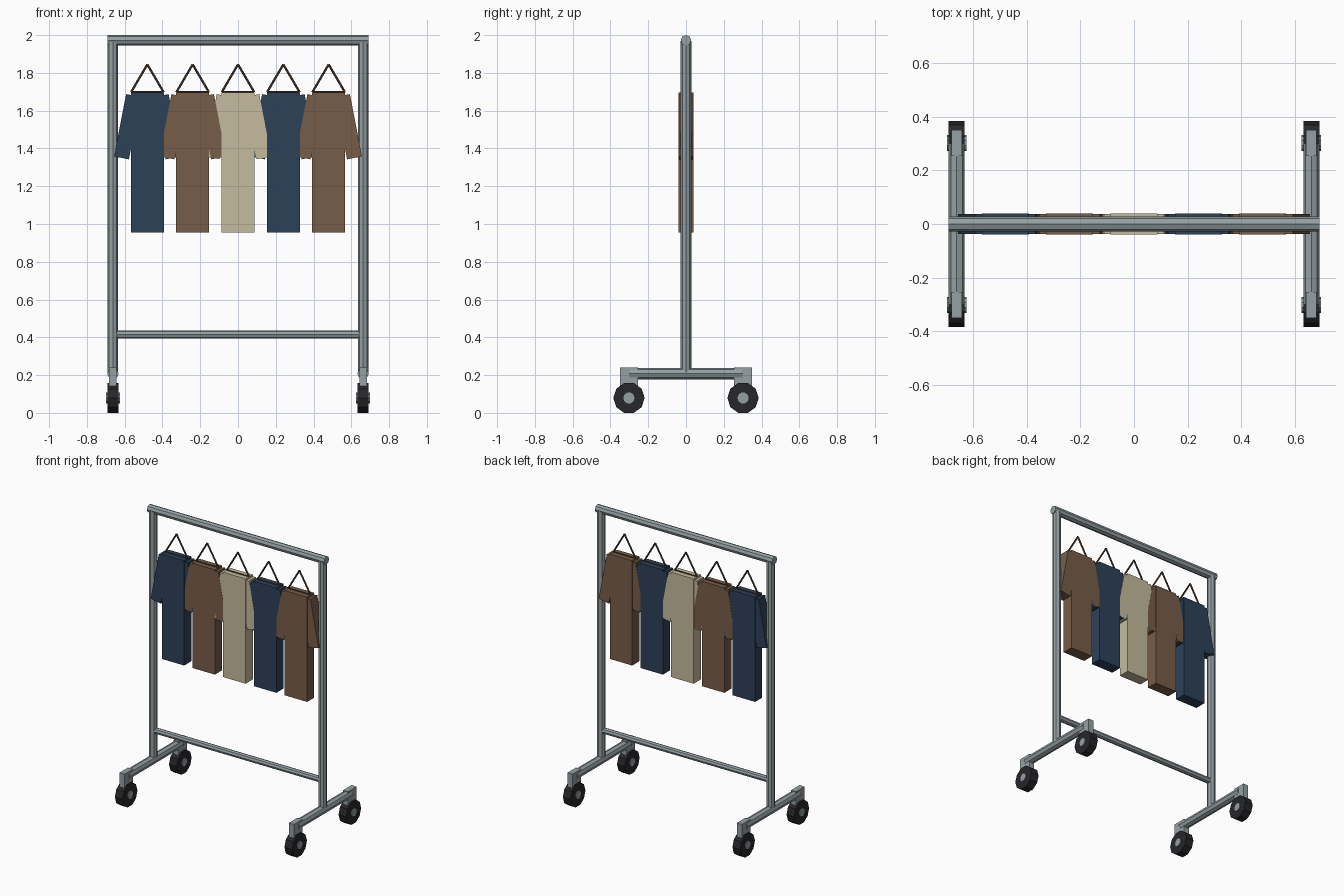
import bpy
import bmesh
import math
from mathutils import Matrix, Vector

cube = bpy.data.objects.get("Cube")
if cube:
    bpy.data.objects.remove(cube, do_unlink=True)


def material(name, rgb):
    mat = bpy.data.materials.new(name)
    mat.use_nodes = True
    mat.diffuse_color = (*rgb, 1)
    mat.node_tree.nodes["Principled BSDF"].inputs["Base Color"].default_value = (*rgb, 1)
    return mat


STEEL = material("steel grey", (0.30, 0.35, 0.37))
RUBBER = material("black rubber", (0.02, 0.02, 0.024))
WOOD = material("dark wood", (0.09, 0.05, 0.03))
NAVY = material("navy cloth", (0.027, 0.053, 0.098))
BROWN = material("brown cloth", (0.185, 0.108, 0.065))
CREAM = material("cream cloth", (0.56, 0.50, 0.34))


def finish(name, bm, mat):
    mesh = bpy.data.meshes.new(name)
    bm.to_mesh(mesh)
    bm.free()
    mesh.materials.append(mat)
    obj = bpy.data.objects.new(name, mesh)
    bpy.context.collection.objects.link(obj)
    return obj


def rod(name, start, end, radius, mat, sides=8, spin=0):
    """Flat-sided cylinder between two points."""
    start, end = Vector(start), Vector(end)
    axis = end - start
    matrix = (Matrix.Translation((start + end) / 2)
              @ axis.to_track_quat("Z", "Y").to_matrix().to_4x4()
              @ Matrix.Rotation(spin, 4, "Z"))
    bm = bmesh.new()
    bmesh.ops.create_cone(bm, cap_ends=True, segments=sides, radius1=radius,
                          radius2=radius, depth=axis.length, matrix=matrix)
    return finish(name, bm, mat)


def box(name, centre, size, mat, tilt=0):
    """Box, optionally tilted about the y axis."""
    matrix = (Matrix.Translation(centre) @ Matrix.Rotation(tilt, 4, "Y")
              @ Matrix.Diagonal((*size, 1)))
    bm = bmesh.new()
    bmesh.ops.create_cube(bm, size=1, matrix=matrix)
    return finish(name, bm, mat)


# Frame rails
POST_X = 0.662
rod("top_rail", (-0.692, 0, 1.972), (0.692, 0, 1.972), 0.028, STEEL)
rod("lower_rail", (-POST_X, 0, 0.415), (POST_X, 0, 0.415), 0.021, STEEL)

# Posts, feet and casters
for side, sx in (("right", -1), ("left", 1)):
    x = sx * POST_X
    rod(f"{side}_post", (x, 0, 0.2), (x, 0, 1.97), 0.028, STEEL)
    rod(f"{side}_foot", (x, -0.3, 0.208), (x, 0.3, 0.208), 0.03, STEEL)
    for end, sy in (("front", -1), ("back", 1)):
        y = sy * 0.302
        box(f"{end}_{side}_bracket", (x, y, 0.18), (0.04, 0.096, 0.12), STEEL)
        for part, half, radius, mat, sides in (("wheel", 0.03, 0.083, RUBBER, 10),
                                               ("hub", 0.036, 0.03, STEEL, 10)):
            rod(f"{end}_{side}_{part}", (x - half, y, 0.079), (x + half, y, 0.079),
                radius, mat, sides, math.pi / 2)

# Hanging garments with their wooden hangers
garments = ((NAVY, 0.074), (BROWN, 0.076), (CREAM, 0.075), (NAVY, 0.074), (BROWN, 0.076))
for i, (cloth, sleeve_depth) in enumerate(garments):
    x = (i - 2) * 0.24
    label = f"garment_{i + 1}"
    box(f"{label}_body", (x, 0, 1.326), (0.175, 0.08, 0.74), cloth)
    for side, sx in (("right", -1), ("left", 1)):
        box(f"{label}_{side}_sleeve", (x + sx * 0.105, 0, 1.515),
            (0.08, sleeve_depth, 0.336), cloth, -sx * 0.19)
        rod(f"{label}_{side}_hanger_arm", (x + sx * 0.086, 0, 1.698), (x, 0, 1.845),
            0.006, WOOD, 6)
    rod(f"{label}_hanger_bar", (x - 0.086, 0, 1.697), (x + 0.086, 0, 1.697), 0.006, WOOD, 6)
